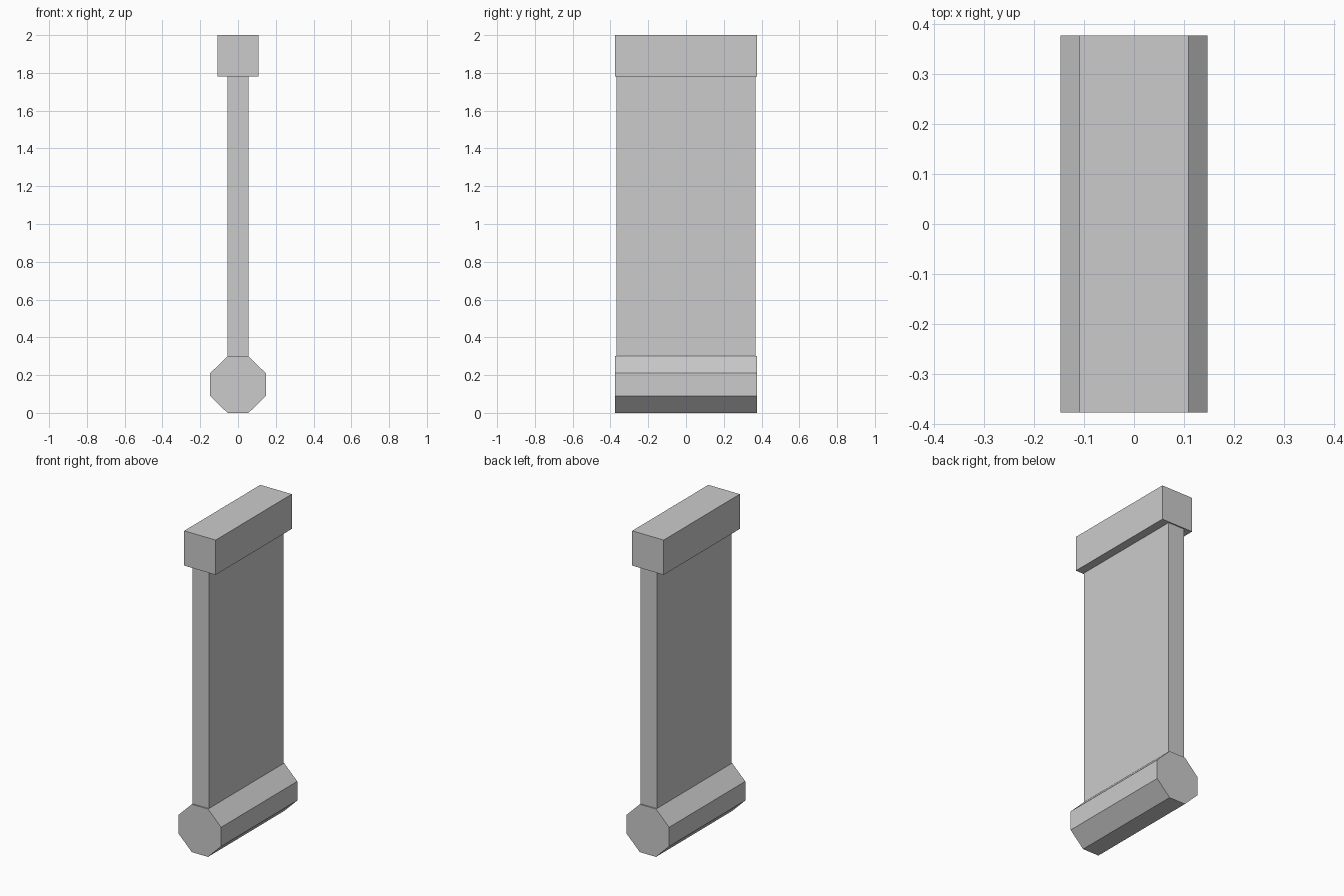
import bpy, bmesh

if "Cube" in bpy.data.objects:
    bpy.data.objects.remove(bpy.data.objects["Cube"])


def prism(name, profile, half_depth):
    """Extrude an x-z outline along y, centred on y = 0."""
    bm = bmesh.new()
    face = bm.faces.new([bm.verts.new((x, -half_depth, z)) for x, z in profile])
    ext = bmesh.ops.extrude_face_region(bm, geom=[face])
    moved = [v for v in ext["geom"] if isinstance(v, bmesh.types.BMVert)]
    bmesh.ops.translate(bm, verts=moved, vec=(0, 2 * half_depth, 0))
    bmesh.ops.recalc_face_normals(bm, faces=bm.faces)
    mesh = bpy.data.meshes.new(name)
    bm.to_mesh(mesh)
    bm.free()
    obj = bpy.data.objects.new(name, mesh)
    bpy.context.collection.objects.link(obj)
    return obj


def rect(half_width, z0, z1):
    return [(-half_width, z0), (half_width, z0), (half_width, z1), (-half_width, z1)]


# Octagonal base roller, built from its right half and mirrored
right = [(0.056, 0.0), (0.147, 0.09), (0.147, 0.21), (0.056, 0.30)]
prism("base_roller", right + [(-x, z) for x, z in reversed(right)], 0.377)

# Thin upright panel, slightly inset from the ends and seated in both bars
prism("panel", rect(0.056, 0.29, 1.79), 0.369)

# Square top bar
prism("top_bar", rect(0.109, 1.782, 2.0), 0.377)
